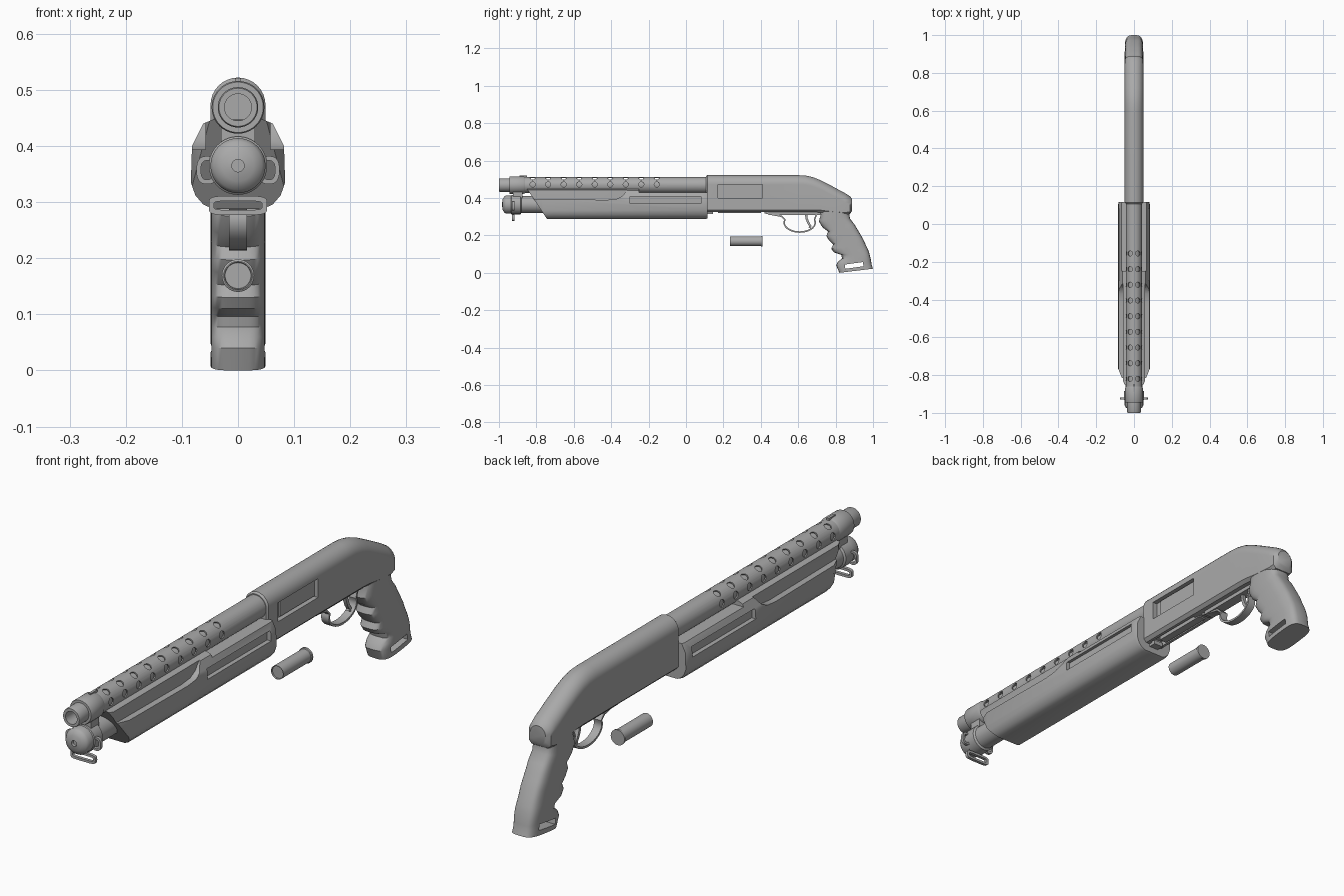
import bpy, bmesh, math
from mathutils import Vector, Matrix

cube = bpy.data.objects.get("Cube")
if cube:
    bpy.data.objects.remove(cube, do_unlink=True)

grey = bpy.data.materials.new("plain grey")
grey.use_nodes = True
grey.diffuse_color = (0.4, 0.4, 0.4, 1)
grey.node_tree.nodes["Principled BSDF"].inputs["Base Color"].default_value = (0.4, 0.4, 0.4, 1)
parts = []
BARREL_Z, TUBE_Z, HALF = 0.469, 0.365, 0.049


def add(name, bm):
    bmesh.ops.recalc_face_normals(bm, faces=bm.faces)
    mesh = bpy.data.meshes.new(name)
    bm.to_mesh(mesh)
    bm.free()
    mesh.materials.append(grey)
    ob = bpy.data.objects.new(name, mesh)
    bpy.context.collection.objects.link(ob)
    parts.append(ob)
    return ob


def loft(name, rings, closed=False):
    """Skin equal rings of points; cap the ends unless the loft closes on itself."""
    bm = bmesh.new()
    vs = [[bm.verts.new(p) for p in ring] for ring in rings]
    n = len(vs[0])
    pairs = list(zip(vs, vs[1:])) + ([(vs[-1], vs[0])] if closed else [])
    for a, b in pairs:
        for i in range(n):
            bm.faces.new((a[i], a[(i + 1) % n], b[(i + 1) % n], b[i]))
    if not closed:
        bm.faces.new(vs[0])
        bm.faces.new(vs[-1])
    return add(name, bm)


def lathe(name, profile, z, closed=False, sides=40):
    """Turn (y, radius) points about a lengthwise axis."""
    turn = [2 * math.pi * i / sides for i in range(sides)]
    return loft(name, [[(r * math.cos(t), y, z + r * math.sin(t)) for t in turn]
                       for y, r in profile], closed)


def box(bm, x, y, z, tilt=0):
    mid = [(a + b) / 2 for a, b in (x, y, z)]
    size = [b - a for a, b in (x, y, z)]
    m = Matrix.Translation(mid) @ Matrix.Rotation(tilt, 4, 'X') @ Matrix.Diagonal((*size, 1))
    bmesh.ops.create_cube(bm, size=1, matrix=m)


def block(name, x, y, z):
    bm = bmesh.new()
    box(bm, x, y, z)
    return add(name, bm)


def cut(ob, bm):
    """Subtract a temporary cutter from a part."""
    cutter = add("cutter", bm)
    parts.remove(cutter)
    cutter.hide_render = True
    mod = ob.modifiers.new("cut", 'BOOLEAN')
    mod.object, mod.operation, mod.solver = cutter, 'DIFFERENCE', 'EXACT'
    bake(ob)
    bpy.data.objects.remove(cutter, do_unlink=True)


def bake(ob):
    bpy.context.view_layer.update()
    mesh = bpy.data.meshes.new_from_object(ob.evaluated_get(bpy.context.evaluated_depsgraph_get()))
    ob.modifiers.clear()
    ob.data = mesh


def oval(rx, rz, power, n=32):
    """Rounded-rectangle outline."""
    out = []
    for i in range(n):
        c, s = math.cos(2 * math.pi * i / n), math.sin(2 * math.pi * i / n)
        out.append((rx * math.copysign(abs(c) ** (2 / power), c),
                    rz * math.copysign(abs(s) ** (2 / power), s)))
    return out


def flat_loop(name, x, z, rx, rz, power, wide):
    """Flat frame standing across the barrel, used for the sling mounts."""
    outer, inner = oval(rx, rz, power), oval(rx - wide, rz - wide, power)
    front, back = -0.93, -0.918
    loft(name, [[(x + px, y, z + pz) for px, pz in shape] for shape, y in
                ((outer, front), (outer, back), (inner, back), (inner, front))], True)


# Barrel, collar and muzzle
lathe("barrel", [(-1, 0.024), (-1, 0.034), (-0.996, 0.036), (-0.94, 0.036), (-0.94, 0.031),
                 (0.15, 0.031), (0.15, 0.024)], BARREL_Z, True)
lathe("barrel_collar", [(-0.945, 0.033), (-0.945, 0.045), (-0.941, 0.047), (-0.87, 0.047),
                        (-0.86, 0.043), (-0.86, 0.033)], BARREL_Z, True)
block("front_sight", (-0.005, 0.005), (-0.89, -0.85), (0.505, 0.52))

# Vented shroud: two rows of holes on each side
shroud = lathe("vented_shroud", [(-0.87, 0.038), (-0.87, 0.043), (0.13, 0.043), (0.13, 0.038)],
               BARREL_Z, True)
holes = bmesh.new()
for i in range(9):
    for angle in (5, 60, 120, 175):
        d = Vector((math.cos(math.radians(angle)), 0, math.sin(math.radians(angle))))
        place = Matrix.Translation(d * 0.048 + Vector((0, -0.82 + i * 0.083, BARREL_Z)))
        bmesh.ops.create_cone(holes, cap_ends=True, segments=16, radius1=0.014, radius2=0.014,
                              depth=0.03, matrix=place @ d.to_track_quat('Z', 'Y').to_matrix().to_4x4())
cut(shroud, holes)

# Magazine tube, cap, clamp and sling mounts
lathe("magazine_tube", [(-0.93, 0.045), (0.13, 0.045)], TUBE_Z)
lathe("magazine_cap", [(-0.972, 0.011), (-0.983, 0.011), (-0.98, 0.028), (-0.972, 0.043),
                       (-0.962, 0.049), (-0.935, 0.049), (-0.932, 0.052), (-0.885, 0.052),
                       (-0.88, 0.045)], TUBE_Z)
block("barrel_clamp", (-0.03, 0.03), (-0.925, -0.875), (0.4, 0.445))
flat_loop("lower_sling_loop", 0, 0.294, 0.052, 0.017, 5, 0.009)
for side, sx in (("left", 1), ("right", -1)):
    flat_loop(side + "_sling_loop", sx * 0.055, 0.357, 0.019, 0.025, 2.6, 0.008)

# Sliding pump: faceted section, slanted and tapered nose
half = [(0.045, 0.288), (0.062, 0.296), (0.076, 0.312), (0.084, 0.335), (0.082, 0.4),
        (0.062, 0.44), (0.045, 0.447)]
section = half + [(-x, z) for x, z in reversed(half)]
pump = loft("pump", [[(x * s, y, 0.365 + (z - 0.365) * s) for x, z in section]
                     for y, s in ((-0.86, 1), (0.105, 1), (0.116, 0.96))])
bm = bmesh.new()
bm.from_mesh(pump.data)
for co, no in (((0, -0.845, 0.44), (0, -0.15, -0.1)),
               ((0.05, -0.85, 0), (0.08, -0.032, 0)), ((-0.05, -0.85, 0), (-0.08, -0.032, 0))):
    geom = bm.verts[:] + bm.edges[:] + bm.faces[:]
    sliced = bmesh.ops.bisect_plane(bm, geom=geom, plane_co=co, plane_no=no, clear_outer=True)
    bmesh.ops.edgeloop_fill(bm, edges=[e for e in sliced["geom_cut"]
                                       if isinstance(e, bmesh.types.BMEdge)])
bmesh.ops.recalc_face_normals(bm, faces=bm.faces)
bm.to_mesh(pump.data)
bm.free()

# Front scoops, rear grooves and the gap below the barrel
scoops = bmesh.new()
side_shape = [(-0.9, 0.395), (-0.42, 0.39), (-0.37, 0.395), (-0.34, 0.41), (-0.325, 0.43),
              (-0.3, 0.46), (-0.9, 0.46)]
for sx in (1, -1):
    a, b = [[scoops.verts.new((sx * x, y, z)) for y, z in side_shape] for x in (0.058, 0.12)]
    scoops.faces.new(a)
    scoops.faces.new(b)
    for i in range(len(a)):
        j = (i + 1) % len(a)
        scoops.faces.new((a[i], a[j], b[j], b[i]))
cut(pump, scoops)
grooves = bmesh.new()
for x in ((0.066, 0.12), (-0.12, -0.066)):
    box(grooves, x, (-0.3, 0.08), (0.37, 0.408))
cut(pump, grooves)
gap = bmesh.new()
box(gap, (-0.2, 0.2), (-0.25, 0.2), (0.43, 0.5))
cut(pump, gap)

# Receiver: arched top, flat sides, tapering into the stock
def receiver_ring(y, top, bottom, w):
    arch = [(w * math.cos(t), y, top - w + w * math.sin(t))
            for t in [math.pi * i / 16 for i in range(17)]]
    return arch + [(-w, y, bottom + 0.012), (-w + 0.012, y, bottom),
                   (w - 0.012, y, bottom), (w, y, bottom + 0.012)]


receiver = loft("receiver", [receiver_ring(*s) for s in (
    (0.107, 0.516, 0.331, 0.043), (0.114, 0.522, 0.325, HALF), (0.6, 0.522, 0.325, HALF),
    (0.64, 0.52, 0.325, HALF), (0.68, 0.511, 0.325, HALF), (0.72, 0.495, 0.323, HALF),
    (0.78, 0.464, 0.315, HALF), (0.85, 0.426, 0.31, HALF), (0.876, 0.41, 0.315, 0.046),
    (0.888, 0.396, 0.33, 0.032))])
openings = bmesh.new()
box(openings, (0.03, 0.1), (0.17, 0.41), (0.4, 0.472))
box(openings, (-0.026, 0.026), (0.13, 0.38), (0.3, 0.345))
cut(receiver, openings)
block("bolt", (0.02, 0.037), (0.2, 0.405), (0.405, 0.468))
block("shell_lifter", (-0.015, 0.015), (0.17, 0.4), (0.32, 0.35))
block("loading_catch", (-0.02, 0.02), (0.115, 0.145), (0.314, 0.33))

# Finger-grooved grip: each station joins a front point to a back point
stations = [(0.71, 0.37, 0.87, 0.4), (0.72, 0.31, 0.885, 0.37), (0.71, 0.275, 0.87, 0.33),
            (0.73, 0.243, 0.877, 0.29), (0.76, 0.22, 0.9, 0.26), (0.75, 0.197, 0.917, 0.232),
            (0.765, 0.173, 0.933, 0.205), (0.787, 0.152, 0.947, 0.18), (0.776, 0.13, 0.96, 0.152),
            (0.79, 0.11, 0.973, 0.125), (0.83, 0.096, 0.98, 0.104), (0.835, 0.077, 0.987, 0.077),
            (0.813, 0.06, 0.99, 0.06), (0.803, 0.04, 0.993, 0.043), (0.82, 0.0, 1.0, 0.022)]
rings = []
for fy, fz, by, bz in stations:
    a, b = Vector((0, fy, fz)), Vector((0, by, bz))
    rings.append([(a + b) / 2 + (b - a) / 2 * u + Vector((v, 0, 0)) for u, v in oval(1, HALF, 3.6)])
grip = loft("grip", rings)
slot = bmesh.new()
box(slot, (-0.1, 0.1), (0.85, 0.948), (0.028, 0.051), math.radians(8))
cut(grip, slot)

# Trigger guard and trigger: curved strips given thickness
def strip(name, path, w, thick):
    bm = bmesh.new()
    rows = [[bm.verts.new((x, y, z)) for x in (-w, w)] for y, z in path]
    for a, b in zip(rows, rows[1:]):
        bm.faces.new((a[0], a[1], b[1], b[0]))
    ob = add(name, bm)
    mod = ob.modifiers.new("thickness", 'SOLIDIFY')
    mod.thickness, mod.offset = thick, 0
    bake(ob)


bow = [(0.608 + 0.083 * math.cos(t), 0.268 + 0.05 * math.sin(t))
       for t in [math.pi * (0.9 + 1.2 * i / 20) for i in range(21)]]
strip("trigger_guard", [(0.42, 0.322), (0.46, 0.312), (0.51, 0.302)] + bow + [(0.7, 0.32)], 0.016, 0.008)
strip("trigger", [(0.64, 0.33), (0.645, 0.29), (0.655, 0.265), (0.665, 0.25), (0.66, 0.24)], 0.007, 0.012)
block("guard_base", (-0.02, 0.02), (0.44, 0.73), (0.31, 0.33))

# Loose shell under the receiver
lathe("loose_shell", [(0.24, 0.023), (0.235, 0.024), (0.235, 0.026), (0.4, 0.026), (0.402, 0.029),
                      (0.41, 0.029)], 0.169)

for ob in parts:
    bpy.ops.object.select_all(action='DESELECT')
    ob.select_set(True)
    bpy.context.view_layer.objects.active = ob
    bpy.ops.object.shade_smooth_by_angle(angle=math.radians(35))
